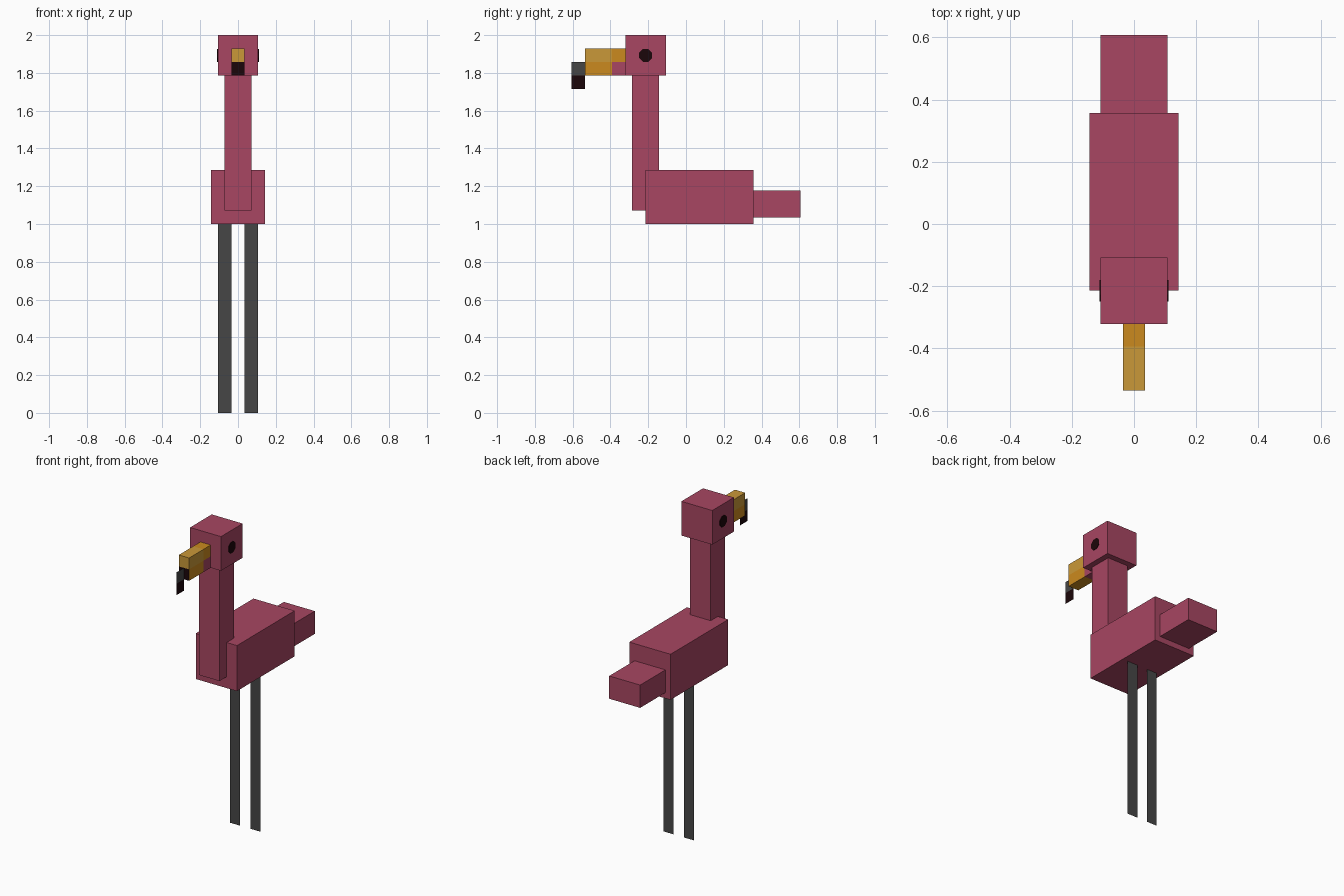
import bpy, bmesh, math
from mathutils import Matrix

if "Cube" in bpy.data.objects:
    bpy.data.objects.remove(bpy.data.objects["Cube"])

U = 1 / 14  # block unit


def material(name, r, g, b):
    m = bpy.data.materials.new(name)
    lin = [((c / 255 + 0.055) / 1.055) ** 2.4 if c > 10 else c / 255 / 12.92 for c in (r, g, b)]
    m.diffuse_color = (*lin, 1)
    m.use_nodes = True
    m.node_tree.nodes["Principled BSDF"].inputs["Base Color"].default_value = m.diffuse_color
    return m


pink = material("pink", 168, 70, 98)
grey = material("dark grey", 70, 70, 70)
gold = material("light gold", 202, 152, 56)
orange = material("orange", 203, 138, 30)
black = material("near black", 27, 6, 9)


def finish(name, bm, *mats):
    me = bpy.data.meshes.new(name)
    bm.to_mesh(me)
    bm.free()
    for m in mats:
        me.materials.append(m)
    ob = bpy.data.objects.new(name, me)
    bpy.context.collection.objects.link(ob)
    return ob


def box_mesh(x, y, z):
    """Box from (min, max) ranges given in block units."""
    bm = bmesh.new()
    bmesh.ops.create_cube(bm, size=1)
    for v in bm.verts:
        v.co = [(r[0] if c < 0 else r[1]) * U for c, r in zip(v.co, (x, y, z))]
    return bm


def split(bm, co, no):
    bmesh.ops.bisect_plane(bm, geom=bm.verts[:] + bm.edges[:] + bm.faces[:],
                           plane_co=[c * U for c in co], plane_no=no)


# Pink blocks
for name, x, y, z in (
    ("body", (-2, 2), (-3, 5), (14, 18)),
    ("tail", (-1.5, 1.5), (4.5, 8.5), (14.5, 16.5)),
    ("neck", (-1, 1), (-4, -2), (15, 25)),
    ("head", (-1.5, 1.5), (-4.5, -1.5), (25, 28)),
):
    finish(name, box_mesh(x, y, z), pink)

# Beak, cut into coloured patches
bm = box_mesh((-0.5, 0.5), (-7.5, -4.5), (25, 27))
split(bm, (0, -5.5, 0), (0, 1, 0))
split(bm, (0, 0, 26), (0, 0, 1))
bm.normal_update()
for f in bm.faces:
    c = f.calc_center_median() / U
    low, near_head = c.z < 26, c.y > -5.5
    if low and f.normal.y < -0.5:
        f.material_index = 3
    elif low and near_head:
        f.material_index = 2
    elif low or near_head:
        f.material_index = 1
finish("beak", bm, gold, orange, pink, black)

# Flat hooked beak tip: grey above, black below
bm = bmesh.new()
bm.faces.new([bm.verts.new((0, y * U, z * U))
              for y, z in ((-8.5, 24), (-7.5, 24), (-7.5, 26), (-8.5, 26))])
split(bm, (0, 0, 25), (0, 0, 1))
for f in bm.faces:
    f.material_index = int(f.calc_center_median().z < 25 * U)
finish("beak_tip", bm, grey, black)

for side, label in ((-1, "left"), (1, "right")):
    # Flat legs
    bm = bmesh.new()
    bm.faces.new([bm.verts.new((side * x * U, U, z * U))
                  for x, z in ((0.5, 0), (1.5, 0), (1.5, 14), (0.5, 14))])
    finish(label + "_leg", bm, grey)

    # Eye plates
    bm = bmesh.new()
    bmesh.ops.create_cone(bm, cap_ends=True, segments=8, depth=0.006,
                          radius1=0.037, radius2=0.037,
                          matrix=Matrix.Translation((side * 1.5 * U, -3 * U, 26.5 * U))
                          @ Matrix.Rotation(math.pi / 2, 4, 'Y')
                          @ Matrix.Rotation(math.pi / 8, 4, 'Z'))
    finish(label + "_eye", bm, black)
